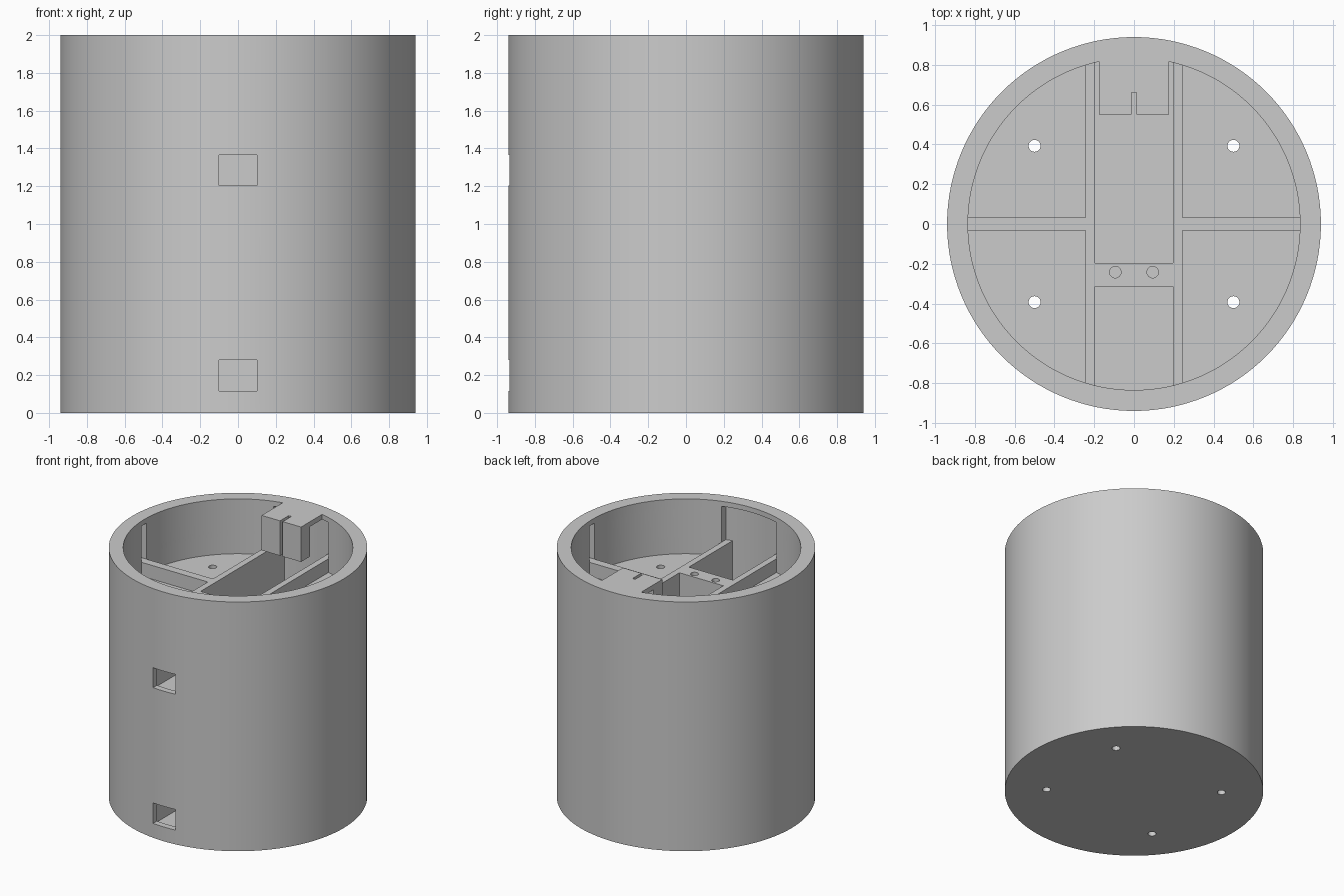
import bpy, bmesh, math

if "Cube" in bpy.data.objects:
    bpy.data.objects.remove(bpy.data.objects["Cube"])

SEG = 128
R_OUT, R_IN, R_GROOVE = 0.94, 0.835, 0.89
CH, WALL, RIB = 0.195, 0.245, 0.033      # channel half width, wall outer face, rib half width
RIB_TOP, LIP, FLOOR, CH_FLOOR = 1.67, 1.96, 1.56, 1.12

grey = bpy.data.materials.new("light grey plastic")
grey.use_nodes = True
grey.diffuse_color = (0.6, 0.6, 0.6, 1)
grey.node_tree.nodes["Principled BSDF"].inputs["Base Color"].default_value = (0.6, 0.6, 0.6, 1)


def arc(r, a0, a1):
    """Points from angle a0 to a1, sharing one angular grid so that arcs match."""
    step = 2 * math.pi / SEG
    angles = [a0]
    angles += [k * step for k in range(-SEG, 2 * SEG) if a0 + 1e-4 < k * step < a1 - 1e-4]
    angles.append(a1)
    return [(r * math.cos(a), r * math.sin(a)) for a in angles]


def circle(r, x=0, y=0, n=SEG):
    return [(x + r * math.cos(2 * math.pi * i / n), y + r * math.sin(2 * math.pi * i / n))
            for i in range(n)]


def rect(x0, x1, y0, y1):
    return [(x0, y0), (x1, y0), (x1, y1), (x0, y1)]


def prism(name, pts, z0, z1):
    bm = bmesh.new()
    face = bm.faces.new([bm.verts.new((x, y, z0)) for x, y in pts])
    top = bmesh.ops.extrude_face_region(bm, geom=[face])["geom"]
    bmesh.ops.translate(bm, vec=(0, 0, z1 - z0),
                        verts=[v for v in top if isinstance(v, bmesh.types.BMVert)])
    bmesh.ops.recalc_face_normals(bm, faces=bm.faces)
    mesh = bpy.data.meshes.new(name)
    bm.to_mesh(mesh)
    bm.free()
    mesh.materials.append(grey)
    ob = bpy.data.objects.new(name, mesh)
    bpy.context.collection.objects.link(ob)
    return ob


cutters = []


def cut(name, pts, z0, z1):
    ob = prism(name, pts, z0, z1)
    ob.hide_render = True
    cutters.append(ob)


body = prism("round_housing", circle(R_OUT), 0, 2)

# Top opening, leaving a slotted tongue at the back of the rim
a = math.acos(0.175 / R_IN)
opening = arc(R_IN, math.pi - a, 2 * math.pi + a)
opening += [(0.175, 0.55), (0.012, 0.55), (0.012, 0.66),
            (-0.012, 0.66), (-0.012, 0.55), (-0.175, 0.55)]
cut("opening_cutter", opening, 1.9, 2.1)
cut("chamber_cutter", circle(R_IN), RIB_TOP, LIP)

# Grooves in the wall under the rim lip, in line with the walls and ribs
b = math.acos(WALL / R_GROOVE)
cut("long_groove_cutter", arc(R_GROOVE, b, math.pi - b)
    + arc(R_GROOVE, math.pi + b, 2 * math.pi - b), RIB_TOP, LIP)
c = math.asin(RIB / R_GROOVE)
cut("cross_groove_cutter", arc(R_GROOVE, -c, c)
    + arc(R_GROOVE, math.pi - c, math.pi + c), RIB_TOP, LIP)

# Four shallow quarter compartments
q0, q1 = math.asin(RIB / R_IN), math.acos(WALL / R_IN)
quarter = [(WALL, RIB)] + arc(R_IN, q0, q1)
for sx in (1, -1):
    for sy in (1, -1):
        cut("quarter_cutter", [(sx * x, sy * y) for x, y in quarter], FLOOR, 1.75)

# Central channel in two pockets, split by a bridge, and the lower cavity
d = math.acos(CH / R_GROOVE)
front = [(CH, -0.315), (-CH, -0.315)] + arc(R_GROOVE, math.pi + d, 2 * math.pi - d)
back = [(-CH, -0.195), (CH, -0.195)] + arc(R_GROOVE, d, math.pi - d)
cut("front_pocket_cutter", front, CH_FLOOR, 1.75)
cut("back_pocket_cutter", back, CH_FLOOR, 1.75)
cut("lower_cavity_cutter", front, 0.03, 0.58)

# Two square ports in the front wall
for z0, z1 in ((0.115, 0.28), (1.205, 1.365)):
    cut("port_cutter", rect(-0.1, 0.1, -1.0, -0.8), z0, z1)

# Bolt holes through the base and blind holes in the bridge
for sx in (1, -1):
    for sy in (1, -1):
        cut("bolt_hole_cutter", circle(0.03, sx * 0.5, sy * 0.393, 24), -0.1, 1.8)
    cut("bridge_hole_cutter", circle(0.029, sx * 0.094, -0.242, 24), 1.3, 1.8)

for ob in cutters:
    mod = body.modifiers.new(ob.name, "BOOLEAN")
    mod.operation, mod.solver, mod.object = "DIFFERENCE", "EXACT", ob

# Bake the cuts and drop the cutters
dg = bpy.context.evaluated_depsgraph_get()
baked = bpy.data.meshes.new_from_object(body.evaluated_get(dg))
body.modifiers.clear()
body.data = baked
baked.materials.clear()
baked.materials.append(grey)
for ob in cutters:
    bpy.data.objects.remove(ob)

# Hanging legs of the tongue, either side of its slot
for side, s in (("left", 1), ("right", -1)):
    xs = sorted((s * 0.012, s * 0.175))
    prism(side + "_tongue_leg", rect(xs[0], xs[1], 0.55, 0.665), 1.72, LIP)

bpy.ops.object.select_all(action="DESELECT")
body.select_set(True)
bpy.context.view_layer.objects.active = body
bpy.ops.object.shade_smooth_by_angle(angle=math.radians(30))
